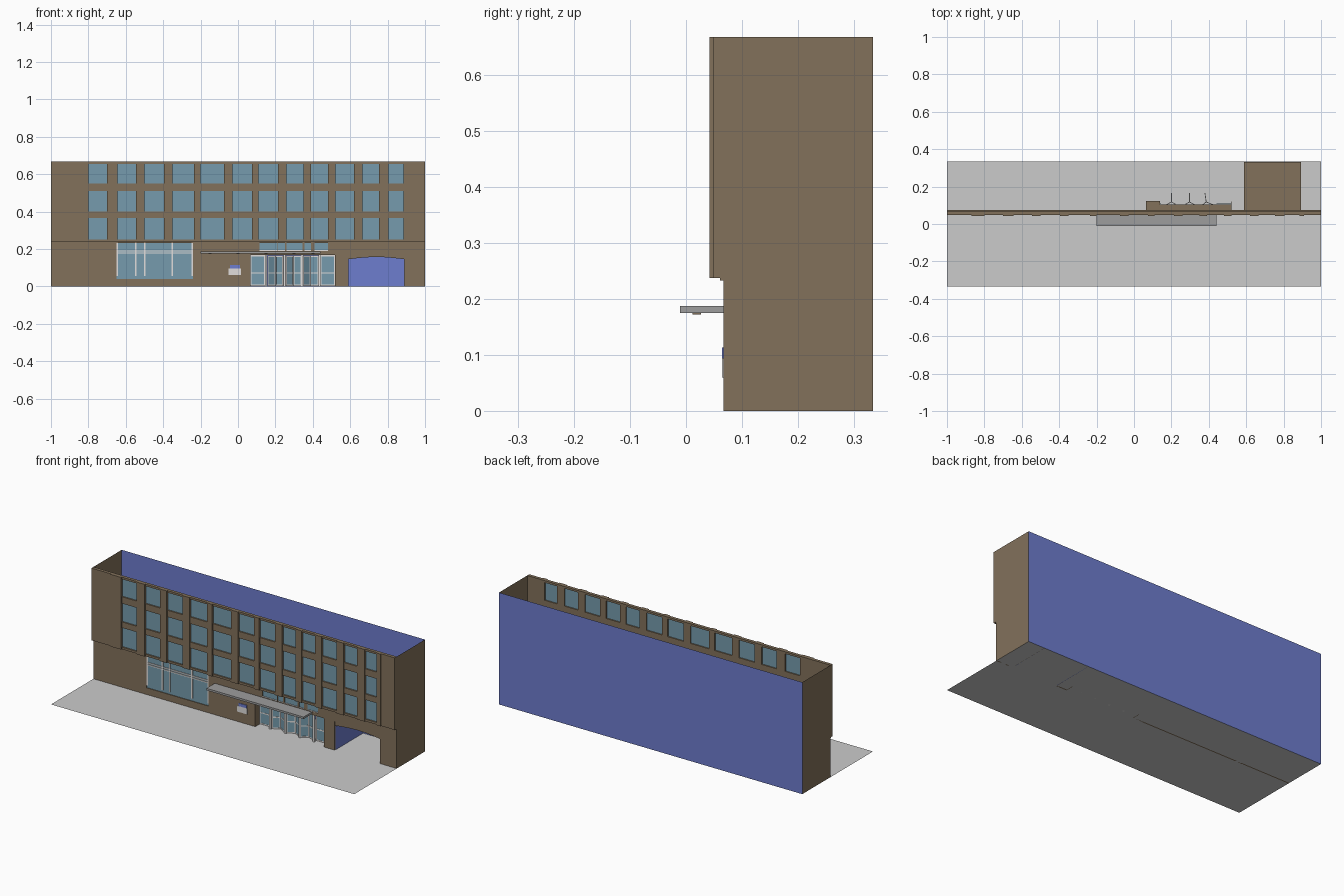
import bpy, bmesh, math
from mathutils import Matrix

if "Cube" in bpy.data.objects:
    bpy.data.objects.remove(bpy.data.objects["Cube"])


def material(name, r, g, b):
    m = bpy.data.materials.new(name)
    m.diffuse_color = (r, g, b, 1)
    m.use_nodes = True
    m.node_tree.nodes["Principled BSDF"].inputs["Base Color"].default_value = m.diffuse_color
    return m


BROWN = material("brown_wall", 0.225, 0.165, 0.105)
GLASS = material("window_glass", 0.18, 0.33, 0.42)
BLUE = material("blue_wall", 0.155, 0.205, 0.62)
GROUND = material("ground_grey", 0.60, 0.60, 0.60)
GREY = material("canopy_grey", 0.34, 0.34, 0.34)
WHITE = material("frame_white", 0.75, 0.73, 0.72)


def make(name, bm, mat):
    me = bpy.data.meshes.new(name)
    bm.to_mesh(me)
    bm.free()
    me.materials.append(mat)
    ob = bpy.data.objects.new(name, me)
    bpy.context.collection.objects.link(ob)
    return ob


def box(name, x, y, z, mat, place=None):
    """Box from (min, max) ranges, optionally moved by a matrix."""
    bm = bmesh.new()
    size = Matrix.Diagonal((x[1] - x[0], y[1] - y[0], z[1] - z[0], 1))
    mid = Matrix.Translation([(a + b) / 2 for a, b in (x, y, z)])
    bmesh.ops.create_cube(bm, size=1, matrix=(place or Matrix()) @ mid @ size)
    return make(name, bm, mat)


def sheet(name, pts, mat):
    bm = bmesh.new()
    bm.faces.new([bm.verts.new(p) for p in pts])
    return make(name, bm, mat)


def wall(name, x, z, y, holes, mat):
    """Front wall with rectangular holes, thickness from y[0] to y[1]."""
    xs = sorted({*x, *(v for h in holes for v in h[:2])})
    zs = sorted({*z, *(v for h in holes for v in h[2:])})
    bm = bmesh.new()
    grid = {(a, b): bm.verts.new((a, y[0], b)) for a in xs for b in zs}
    for a, b in zip(xs, xs[1:]):
        for c, d in zip(zs, zs[1:]):
            mx, mz = (a + b) / 2, (c + d) / 2
            if not any(h[0] < mx < h[1] and h[2] < mz < h[3] for h in holes):
                bm.faces.new([grid[a, c], grid[b, c], grid[b, d], grid[a, d]])
    bmesh.ops.delete(bm, geom=[v for v in bm.verts if not v.link_faces], context='VERTS')
    bmesh.ops.dissolve_limit(bm, angle_limit=0.01, verts=bm.verts[:], edges=bm.edges[:]) if not holes else None
    ob = make(name, bm, mat)
    s = ob.modifiers.new("thickness", 'SOLIDIFY')
    s.thickness = y[1] - y[0]
    s.offset = -1
    return ob


H, STEP, BACK, LOW = 0.667, 0.237, 0.333, 0.067

# Ground, back wall and side walls (the building has no roof)
sheet("ground", [(-1, -BACK, 0), (1, -BACK, 0), (1, BACK, 0), (-1, BACK, 0)], GROUND)
sheet("back_wall", [(1, BACK, 0), (-1, BACK, 0), (-1, BACK, H), (1, BACK, H)], BLUE)
for side, name in ((-1, "left_wall"), (1, "right_wall")):
    prof = [(LOW, 0), (BACK, 0), (BACK, H), (0.048, H), (0.048, STEP), (LOW, STEP)]
    sheet(name, [(side, y, z) for y, z in prof[::side]], BROWN)

# Upper facade: three rows of twelve windows
COLS = [(-0.80, -0.70), (-0.645, -0.545), (-0.50, -0.395), (-0.35, -0.235),
        (-0.20, -0.075), (-0.03, 0.075), (0.11, 0.215), (0.26, 0.35),
        (0.39, 0.48), (0.52, 0.62), (0.665, 0.755), (0.805, 0.885)]
ROWS = [(0.25, 0.365), (0.40, 0.51), (0.55, 0.655)]
wall("upper_wall", (-1, 1), (STEP, H), (0.048, 0.067),
     [(*c, *r) for c in COLS for r in ROWS], BROWN)
for c in COLS:
    for r in ROWS:
        box("upper_window", c, (0.056, 0.060), r, GLASS)

# Raised full-height piers between window columns
edges = [-0.87] + [v for c in COLS for v in c] + [0.91]
for a, b in zip(edges[::2], edges[1::2]):
    box("pier", (a, b), (0.042, 0.048), (STEP, H), BROWN)

# Ground floor wall with shop window, entrance, transom and garage holes
TRANSOMS = [(0.115, 0.21), (0.215, 0.25), (0.26, 0.345), (0.355, 0.39), (0.41, 0.48)]
SHOP = (-0.65, -0.24, 0.04, 0.233)
wall("lower_wall", (-1, 1), (0, STEP), (LOW, 0.075),
     [SHOP, (0.065, 0.52, 0, 0.172), (0.59, 0.89, 0, 0.172)]
     + [(*t, 0.19, 0.233) for t in TRANSOMS], BROWN)
box("ledge_trim", (-1, 1), (0.061, LOW), (0.233, STEP), BROWN)

# Shop window
box("shop_glass", SHOP[:2], (0.071, 0.074), SHOP[2:], GLASS)
for x in (-0.646, -0.546, -0.498, -0.352, -0.244):
    box("shop_mullion", (x - 0.004, x + 0.004), (0.067, 0.072), (0.055, 0.233), WHITE)
for z in (0.178, 0.19):
    box("shop_rail", SHOP[:2], (0.067, 0.072), (z - 0.003, z + 0.003), WHITE)

# Transom windows above the entrance
for t in TRANSOMS:
    box("transom_glass", t, (0.071, 0.074), (0.19, 0.233), GLASS)
    box("transom_rail", t, (0.068, 0.072), (0.19, 0.194), WHITE)

# Entrance recess
box("entrance_ceiling", (0.065, 0.52), (0.072, 0.105), (0.168, 0.174), BROWN)
box("entrance_left_roof", (0.065, 0.14), (0.10, 0.122), (0.168, 0.174), BROWN)
for x in (0.063, 0.518):
    box("entrance_side", (x, x + 0.004), (0.07, 0.12), (0, 0.172), BROWN)


def framed_panel(name, x, z, place):
    """Glass leaf with white stiles and rails, lying along local x."""
    t, f = (-0.001, 0.001), (-0.002, 0.002)
    box(name + "_glass", x, t, z, GLASS, place)
    for a in (x[0], x[1] - 0.006):
        box(name + "_stile", (a, a + 0.006), f, z, WHITE, place)
    for b in (z[0], z[0] + 0.065, z[1] - 0.007):
        box(name + "_rail", x, f, (b, b + 0.007), WHITE, place)


for x in ((0.067, 0.145), (0.44, 0.518)):
    framed_panel("side_light", x, (0.003, 0.168), Matrix.Translation((0, 0.108, 0)))
for x in (0.15, 0.249, 0.343, 0.436):
    box("entrance_post", (x - 0.006, x + 0.006), (0.088, 0.100), (0, 0.168), WHITE)

# Three revolving doors, each with three wings
for cx, turn in ((0.20, 0), (0.297, 0), (0.386, 8)):
    for k in range(3):
        place = (Matrix.Translation((cx, 0.118, 0))
                 @ Matrix.Rotation(math.radians(90 + turn + 120 * k), 4, 'Z'))
        framed_panel("door_wing", (0, 0.049), (0.003, 0.165), place)

# Canopy with lights underneath
box("canopy", (-0.20, 0.44), (-0.011, LOW), (0.175, 0.187), GREY)
for x in (-0.15, 0.0, 0.15, 0.30, 0.40):
    box("canopy_light", (x - 0.008, x + 0.008), (0.012, 0.027), (0.172, 0.175), BROWN)

# Wall sign
box("sign_plate", (-0.05, 0.015), (0.064, LOW), (0.06, 0.095), WHITE)
box("sign_blue_panel", (-0.042, 0.012), (0.064, LOW), (0.095, 0.113), BLUE)

# Garage: arched lintel, brown outer box, blue inner lining
bm = bmesh.new()
arc = [(0.59 + 0.30 * i / 12, 0.145 + 0.012 * math.sin(math.pi * i / 12)) for i in range(13)]
face = bm.faces.new([bm.verts.new((x, 0.070, z)) for x, z in arc + [(0.89, 0.174), (0.59, 0.174)]])
new = bmesh.ops.extrude_face_region(bm, geom=[face])["geom"]
bmesh.ops.translate(bm, vec=(0, 0.006, 0), verts=[v for v in new if isinstance(v, bmesh.types.BMVert)])
bmesh.ops.recalc_face_normals(bm, faces=bm.faces[:])
make("garage_lintel", bm, BROWN)
DEPTH = (0.075, 0.332)
box("garage_roof", (0.588, 0.892), DEPTH, (0.172, 0.175), BROWN)
for x, inner in ((0.588, 0.590), (0.890, 0.888)):
    box("garage_side", (x, x + 0.002), DEPTH, (0, 0.172), BROWN)
    box("garage_lining", (inner, inner + 0.002), DEPTH, (0, 0.172), BLUE)
